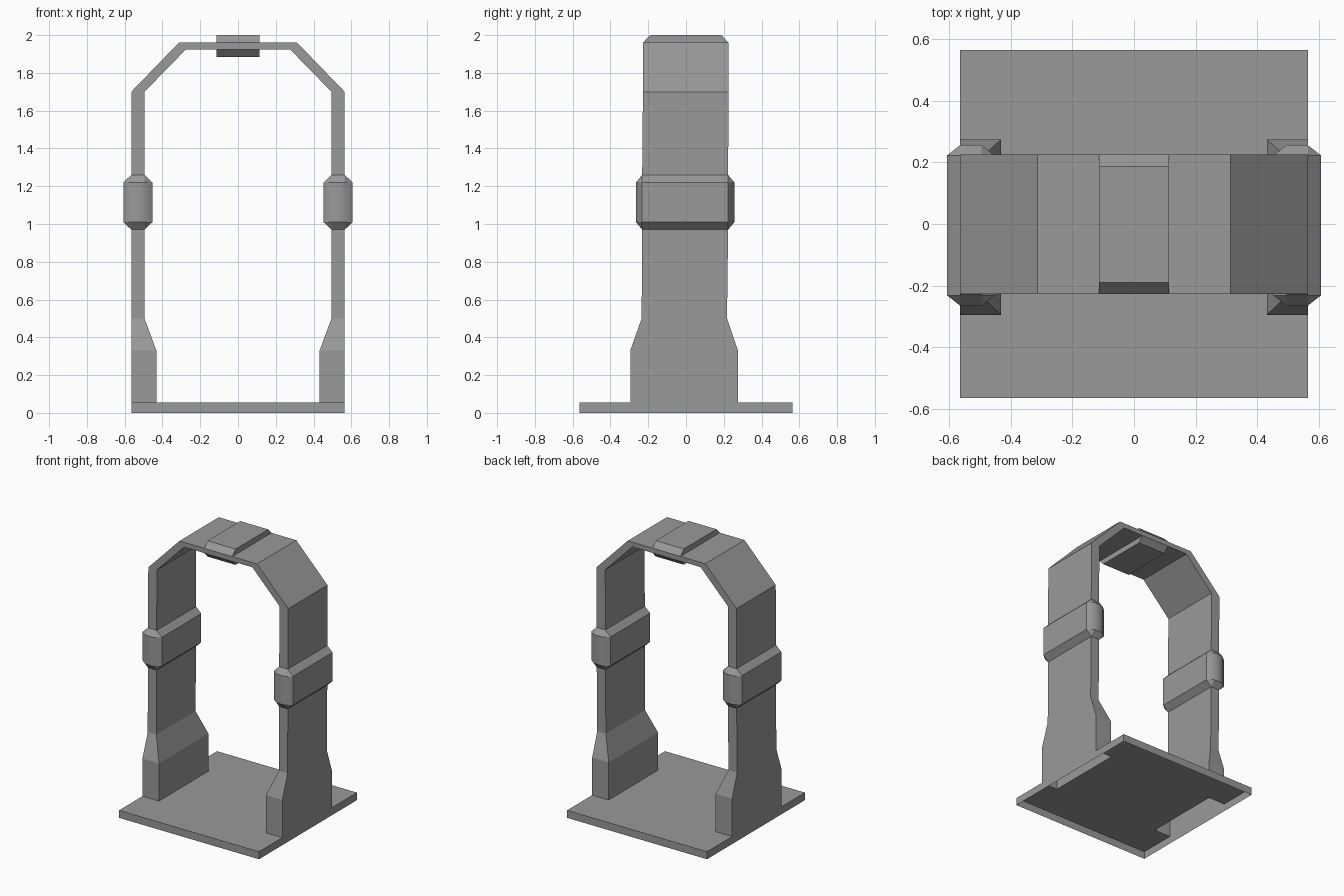
import bpy, bmesh
from mathutils import Vector

if "Cube" in bpy.data.objects:
    bpy.data.objects.remove(bpy.data.objects["Cube"])

grey = bpy.data.materials.new("dark_grey")
grey.diffuse_color = (0.32, 0.32, 0.32, 1)
grey.use_nodes = True
grey.node_tree.nodes["Principled BSDF"].inputs["Base Color"].default_value = grey.diffuse_color


def finish(bm, name):
    bmesh.ops.remove_doubles(bm, verts=bm.verts, dist=1e-4)
    bmesh.ops.recalc_face_normals(bm, faces=bm.faces)
    mesh = bpy.data.meshes.new(name)
    bm.to_mesh(mesh)
    bm.free()
    mesh.materials.append(grey)
    obj = bpy.data.objects.new(name, mesh)
    bpy.context.collection.objects.link(obj)
    return obj


def ring(outer, inner, y0, y1, bulge=0, ya=0, yb=0):
    """Cross-section with four splittable corners: bulge pushes the outer and
    inner faces out, ya / yb widen those faces / the side faces in y."""
    o, i = Vector(outer), Vector(inner)
    u = (o - i).normalized() * bulge
    pts = [(o + u, y0 - ya), (o + u, y1 + ya), (o, y1 + yb), (i, y1 + yb),
           (i - u, y1 + ya), (i - u, y0 - ya), (i, y0 - yb), (o, y0 - yb)]
    return [(p.x, y, p.y) for p, y in pts]


X, Z = 0.565, 0.055     # plate half-width and thickness
OUT, IN = 0.565, 0.495  # post outer and inner face


def post(z, inner=IN, y0=-0.232, y1=0.223, **kw):
    return ring((OUT, z), (inner, z), y0, y1, **kw)


FOOT = dict(inner=0.432, y0=-0.295, y1=0.275)
BAND = dict(bulge=0.042, yb=0.033)
BAND_STRIP = 4          # index of the loft strip forming the band's walls

# Half of the arch: foot, post, band, shoulder, crown clip
half = [
    post(Z, **FOOT), post(0.33, **FOOT), post(0.5, y0=-0.235, y1=0.217),
    post(0.97), post(1.01, **BAND), post(1.22, **BAND), post(1.26),
    post(1.7, y0=-0.228, y1=0.225),
    ring((0.313, 1.96), (0.275, 1.925), -0.228, 0.225),
    ring((0.113, 1.96), (0.113, 1.925), -0.228, 0.225),
    ring((0.113, 1.96), (0.113, 1.925), -0.228, 0.225, bulge=0.04, ya=-0.038),
]
rings = half + [[(-x, y, z) for x, y, z in r] for r in reversed(half)]

# Arch: hollow loft through all rings, open at both feet;
# the narrow ends of the bands are smoothly rounded
bm = bmesh.new()
loops = [[bm.verts.new(p) for p in r] for r in rings]
last = len(loops) - 2
for s, (a, b) in enumerate(zip(loops, loops[1:])):
    for k in range(8):
        n = (k + 1) % 8
        face = bm.faces.new((a[k], a[n], b[n], b[k]))
        face.smooth = s in (BAND_STRIP, last - BAND_STRIP) and k not in (0, 4)
finish(bm, "arch_frame")

# Base plate: top notched around the feet, thin rim, open underneath
xi, y0, y1 = FOOT["inner"], FOOT["y0"], FOOT["y1"]
right = [(X, -X), (X, y0), (xi, y0), (xi, y1), (X, y1), (X, X)]
outline = right + [(-x, y) for x, y in reversed(right)]
bm = bmesh.new()
bm.faces.new([bm.verts.new((x, y, Z)) for x, y in outline])
corners = [(X, -X), (X, X), (-X, X), (-X, -X)]
for k, a in enumerate(corners):
    b = corners[(k + 1) % 4]
    bm.faces.new([bm.verts.new(p) for p in
                  ((*a, 0), (*b, 0), (*b, Z), (*a, Z))])
finish(bm, "base_plate")
